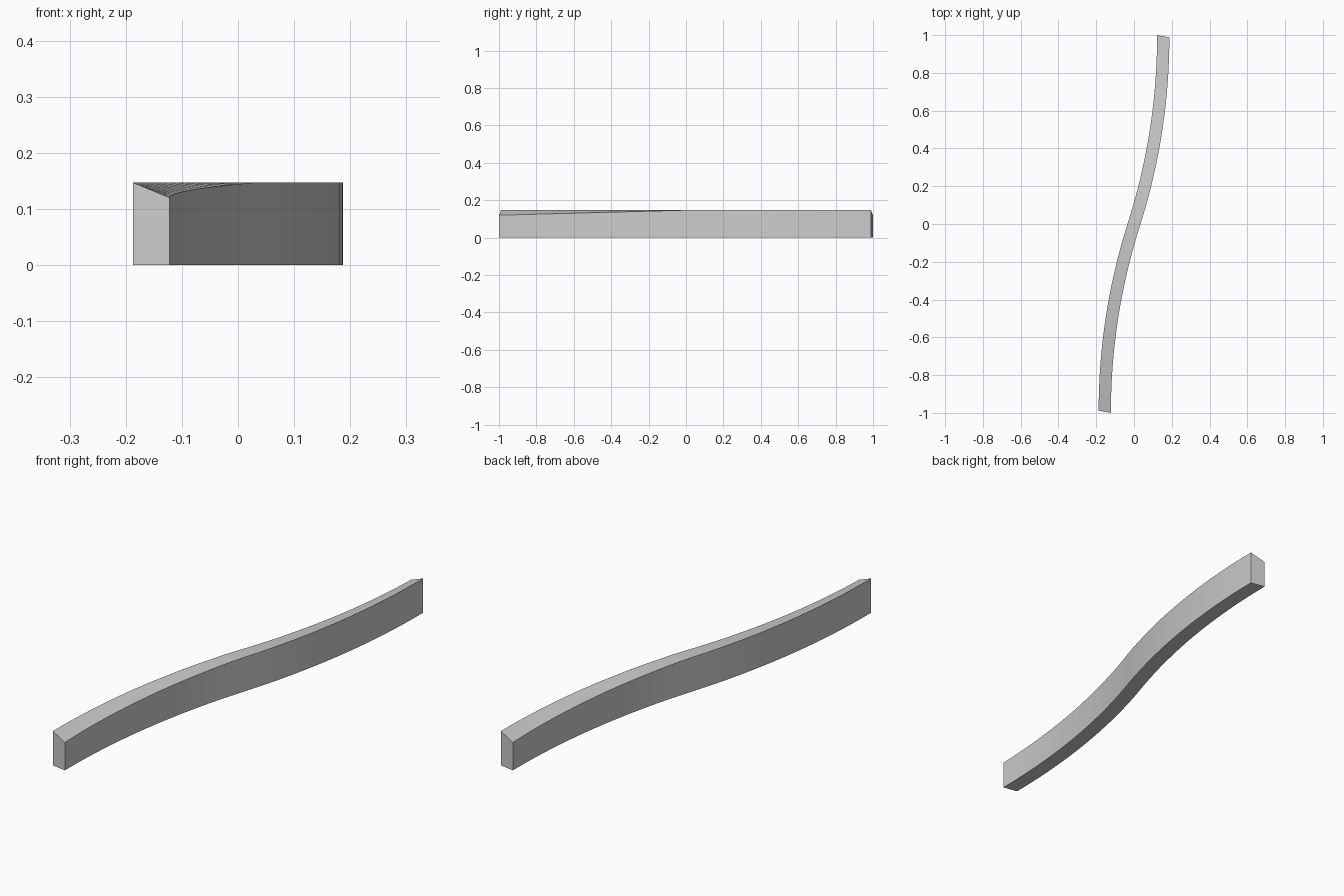
import bpy, bmesh
from math import sin, cos, radians, pi

if "Cube" in bpy.data.objects:
    bpy.data.objects.remove(bpy.data.objects["Cube"])

HALF_W, HIGH, LOW = 0.033, 0.147, 0.12
N = 16                       # segments per half
SWEEP = radians(17.7)        # turn of each arc
R = 0.994 / sin(SWEEP)


def section(t):
    """Cross-section at t in 0..1, from the middle to the front end."""
    a = SWEEP * (1 - t)      # heading away from the y axis
    x = R * (cos(SWEEP) - cos(a))
    y = R * (sin(a) - sin(SWEEP))
    skew = SWEEP + (radians(10) - SWEEP) * t
    dx, dy = HALF_W * cos(skew), -HALF_W * sin(skew)
    low = HIGH + (LOW - HIGH) * t
    return [(x - dx, y - dy, 0), (x + dx, y + dy, 0),
            (x + dx, y + dy, low), (x - dx, y - dy, HIGH)]


def turned(ring):
    """Half-turn about z, keeping the same corner order."""
    r = [(-x, -y, z) for x, y, z in ring]
    return [r[1], r[0], r[3], r[2]]


# S-curved bar: front half plus its half-turn copy
front = [section(i / N) for i in range(N, -1, -1)]
centre_x = front[-1][0][0] + front[-1][1][0]
rings = front + [turned(r) for r in reversed(front[:-1])]

bm = bmesh.new()
loops = [[bm.verts.new(p) for p in ring] for ring in rings]
for a, b in zip(loops, loops[1:]):
    for i in range(4):
        j = (i + 1) % 4
        bm.faces.new((a[i], a[j], b[j], b[i]))
bm.faces.new(loops[0])
bm.faces.new(loops[-1])
bmesh.ops.recalc_face_normals(bm, faces=bm.faces)

mesh = bpy.data.meshes.new("curved_bar")
bm.to_mesh(mesh)
bm.free()
bar = bpy.data.objects.new("curved_bar", mesh)
bpy.context.collection.objects.link(bar)
bpy.context.view_layer.objects.active = bar
bar.select_set(True)
bpy.ops.object.shade_smooth_by_angle(angle=radians(15))
